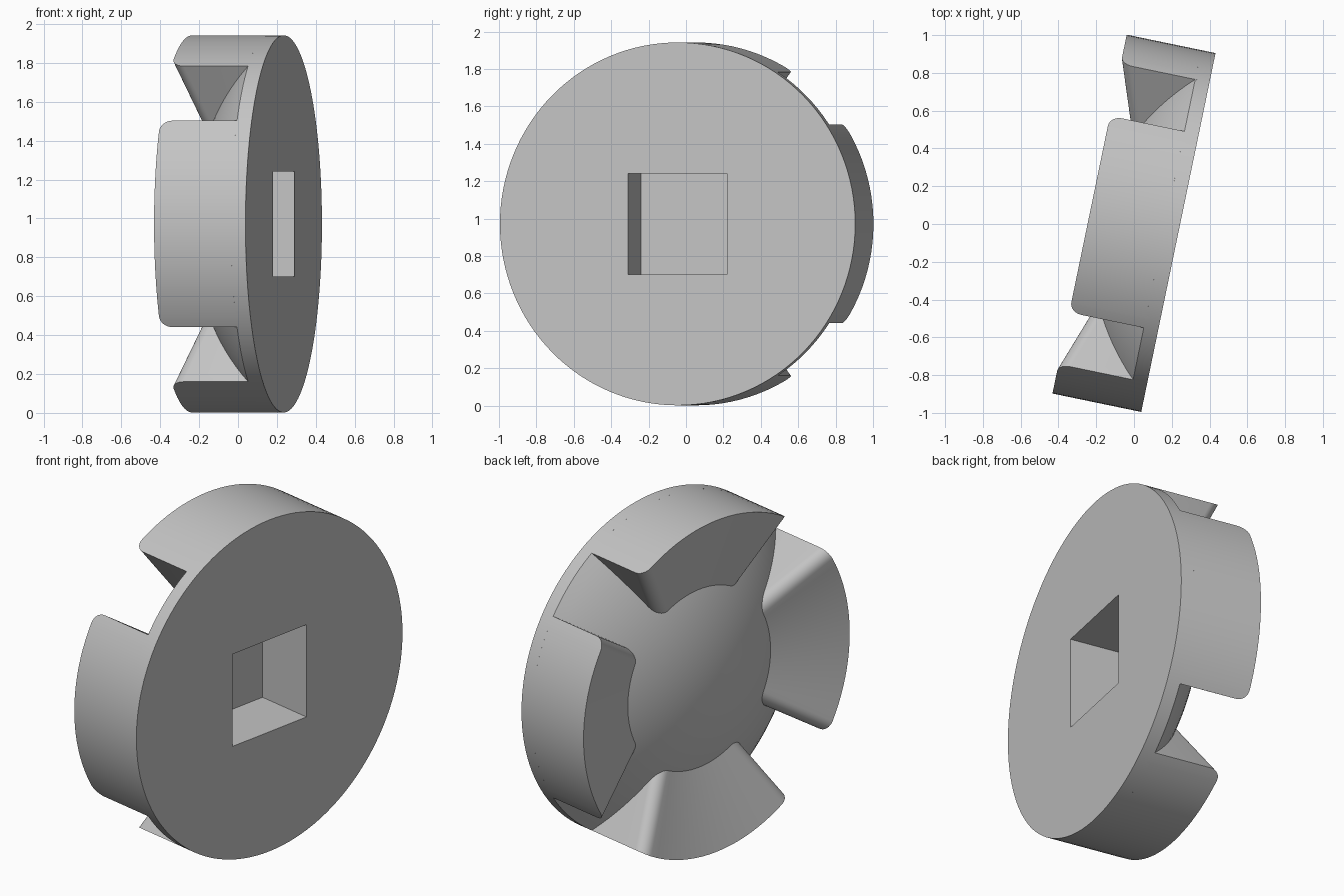
import bpy, bmesh
from math import sin, cos, pi, sqrt, radians
from mathutils import Matrix, Vector

cube = bpy.data.objects.get("Cube")
if cube:
    bpy.data.objects.remove(cube, do_unlink=True)

RADIUS = 0.97        # disc radius
RIM = 0.077          # plate thickness at the rim
DOME = 0.44          # dome height at the middle
JAW = 0.48           # jaw height at the rim
JAW_SLOPE = 0.30     # jaw tops fall towards the middle
JAW_HALF = radians(33.2)
FILLET = 0.065
TILT = radians(11.7)

# Local z runs from the flat face towards the jaws
tangent = Vector((sin(TILT), cos(TILT), 0))
axis = Vector((-cos(TILT), sin(TILT), 0))
side = axis.cross(tangent)
frame = Matrix((tangent, side, axis)).transposed().to_4x4()
frame.translation = Vector((0.235, -0.045, RADIUS + 0.002))

grey = bpy.data.materials.new("light grey")
grey.use_nodes = True
grey.diffuse_color = (0.55, 0.55, 0.55, 1)
grey.node_tree.nodes["Principled BSDF"].inputs["Base Color"].default_value = grey.diffuse_color


def make_object(name, bm):
    bmesh.ops.recalc_face_normals(bm, faces=bm.faces)
    mesh = bpy.data.meshes.new(name)
    bm.to_mesh(mesh)
    bm.free()
    obj = bpy.data.objects.new(name, mesh)
    bpy.context.collection.objects.link(obj)
    mesh.materials.append(grey)
    obj.matrix_world = frame
    return obj


def smooth(obj, angle=30):
    bpy.ops.object.select_all(action='DESELECT')
    obj.select_set(True)
    bpy.context.view_layer.objects.active = obj
    bpy.ops.object.shade_smooth_by_angle(angle=radians(angle))


# Domed hub plate: a revolved profile
sag = DOME - RIM
ball = (RADIUS ** 2 + sag ** 2) / (2 * sag)
profile = [(0, 0), (RADIUS, 0)]
for i in range(21):
    r = RADIUS * (1 - i / 20)
    profile.append((r, DOME - ball + sqrt(ball ** 2 - r ** 2)))
bm = bmesh.new()
verts = [bm.verts.new((r, 0, h)) for r, h in profile]
edges = [bm.edges.new(pair) for pair in zip(verts, verts[1:])]
bmesh.ops.spin(bm, geom=verts + edges, cent=(0, 0, 0), axis=(0, 0, 1),
               angle=2 * pi, steps=128, use_merge=True)
bmesh.ops.remove_doubles(bm, verts=bm.verts, dist=0.0001)
hub = make_object("hub_plate", bm)

# Square drive socket cut into the flat face
bm = bmesh.new()
bmesh.ops.create_cube(bm, size=1, matrix=Matrix.Diagonal((0.54, 0.54, 0.68, 1)))
cutter = make_object("socket_cutter", bm)
cutter.hide_render = True
cut = hub.modifiers.new("socket", 'BOOLEAN')
cut.operation = 'DIFFERENCE'
cut.solver = 'EXACT'
cut.object = cutter
bpy.context.view_layer.objects.active = hub
bpy.ops.object.modifier_apply(modifier=cut.name)
bpy.data.objects.remove(cutter, do_unlink=True)
smooth(hub)


def jaw_section(r):
    """Angle and height pairs across one jaw at radius r."""
    top = JAW - JAW_SLOPE * (RADIUS - r)
    turn = FILLET / r
    half = [(JAW_HALF, 0.06)]
    for i in range(9):
        a = pi / 2 * i / 8
        half.append((JAW_HALF - turn * (1 - cos(a)), top - FILLET * (1 - sin(a))))
    flat = JAW_HALF - turn
    middle = [(flat * (1 - i / 10), top) for i in range(1, 20)]
    return half + middle + [(-a, h) for a, h in reversed(half)]


def jaw(name, turn):
    bm = bmesh.new()
    rings = []
    for i in range(13):
        r = 0.45 + (RADIUS - 0.45) * i / 12
        rings.append([bm.verts.new((r * cos(a + turn), r * sin(a + turn), h))
                      for a, h in jaw_section(r)])
    for inner, outer in zip(rings, rings[1:]):
        for k in range(len(inner)):
            j = (k + 1) % len(inner)
            bm.faces.new((inner[k], inner[j], outer[j], outer[k]))
    # Curved end walls: strips joining matching points on both halves of the ring
    for ring in (rings[0], rings[-1]):
        n = len(ring)
        low = []
        for v in ring:
            low.append(v if v in (ring[0], ring[-1]) else bm.verts.new((v.co.x, v.co.y, 0.06)))
        for k in range(n - 1):
            corners = list(dict.fromkeys((ring[k], ring[k + 1], low[k + 1], low[k])))
            if k in (0, n - 2):
                continue
            bm.faces.new(corners)
    smooth(make_object(name, bm))


for k, name in enumerate(("back_jaw", "lower_jaw", "front_jaw", "upper_jaw")):
    jaw(name, k * pi / 2)
